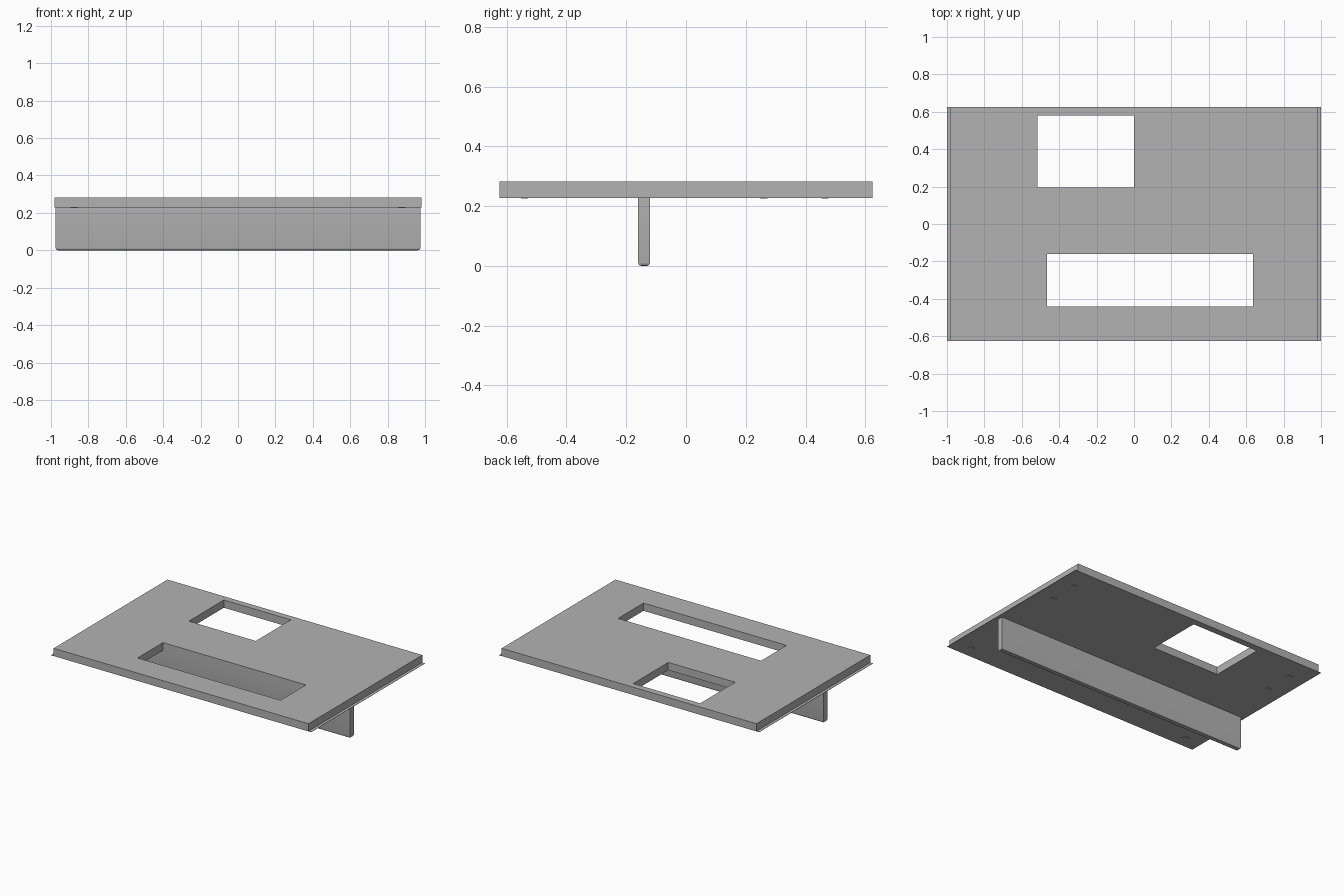
import bpy
import bmesh
from mathutils import Vector

cube = bpy.data.objects.get("Cube")
if cube:
    bpy.data.objects.remove(cube, do_unlink=True)

# Single grey finish
grey = bpy.data.materials.new("plain_grey")
grey.use_nodes = True
COLOUR = (0.45, 0.45, 0.45, 1)
grey.diffuse_color = COLOUR
for node in grey.node_tree.nodes:
    if node.type == 'BSDF_PRINCIPLED':
        node.inputs["Base Color"].default_value = COLOUR


def box(name, low, high, round_bottom=0):
    """Box between two corners, optionally with rounded bottom edges."""
    low, high = Vector(low), Vector(high)
    bm = bmesh.new()
    bmesh.ops.create_cube(bm, size=1)
    for v in bm.verts:
        v.co = (low + high) / 2 + v.co * (high - low)
    if round_bottom:
        edges = [e for e in bm.edges if all(v.co.z < low.z + 0.001 for v in e.verts)]
        bmesh.ops.bevel(bm, geom=edges, offset=round_bottom, segments=3,
                        profile=0.5, affect='EDGES')
    mesh = bpy.data.meshes.new(name)
    bm.to_mesh(mesh)
    bm.free()
    mesh.materials.append(grey)
    obj = bpy.data.objects.new(name, mesh)
    bpy.context.collection.objects.link(obj)
    return obj


def cut(obj, cutters):
    """Cut each opening through the object."""
    bpy.context.view_layer.objects.active = obj
    for cutter in cutters:
        mod = obj.modifiers.new("opening", 'BOOLEAN')
        mod.operation = 'DIFFERENCE'
        mod.solver = 'EXACT'
        mod.object = cutter
        bpy.ops.object.modifier_apply(modifier=mod.name)


UNDER, TOP, DEPTH = 0.23, 0.282, 0.625

# Table top and the thin sheet under it, which stands out at both ends
top = box("table_top", (-0.98, -DEPTH, UNDER), (0.98, DEPTH, TOP))
sheet = box("bottom_sheet", (-1, -DEPTH, UNDER - 0.002), (1, DEPTH, UNDER))

# Openings through both layers
openings = [
    box("square_opening_cutter", (-0.515, 0.195, 0.1), (0, 0.58, 0.4)),
    box("long_slot_cutter", (-0.465, -0.44, 0.1), (0.635, -0.16, 0.4)),
]
for part in (top, sheet):
    cut(part, openings)
for cutter in openings:
    bpy.data.objects.remove(cutter, do_unlink=True)

# Upright panel below the top
panel = box("support_panel", (-0.975, -0.16, 0), (0.975, -0.12, UNDER), 0.012)
bpy.ops.object.select_all(action='DESELECT')
panel.select_set(True)
bpy.context.view_layer.objects.active = panel
bpy.ops.object.shade_smooth_by_angle()

# Small fixing plates on the underside
for side, sign in (("left", 1), ("right", -1)):
    for place, y in (("front", -0.54), ("middle", 0.26), ("back", 0.465)):
        x = sign * 0.875
        box(f"{place}_{side}_fixing_plate", (x - 0.02, y - 0.012, UNDER - 0.004),
            (x + 0.02, y + 0.012, UNDER - 0.001))
